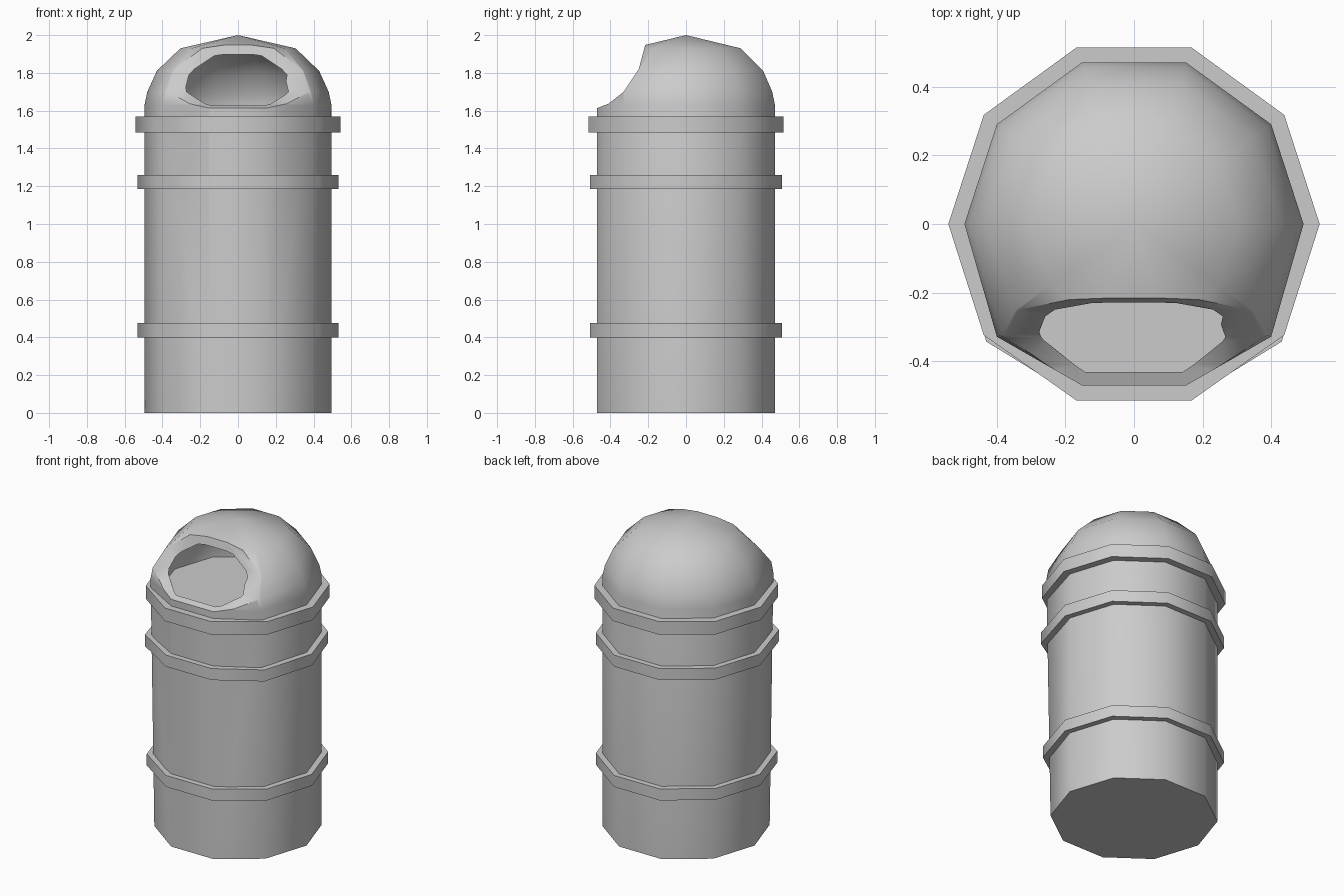
import bpy, bmesh, math
from mathutils import Vector

if "Cube" in bpy.data.objects:
    bpy.data.objects.remove(bpy.data.objects["Cube"], do_unlink=True)

SIDES = 10

metal = bpy.data.materials.new("grey metal")
metal.use_nodes = True
metal.diffuse_color = (0.6, 0.6, 0.6, 1)
metal.node_tree.nodes["Principled BSDF"].inputs["Base Color"].default_value = (0.6, 0.6, 0.6, 1)


def finish(name, bm):
    bmesh.ops.recalc_face_normals(bm, faces=bm.faces)
    mesh = bpy.data.meshes.new(name)
    bm.to_mesh(mesh)
    bm.free()
    mesh.materials.append(metal)
    obj = bpy.data.objects.new(name, mesh)
    bpy.context.collection.objects.link(obj)
    return obj


def smooth(obj):
    bpy.ops.object.select_all(action='DESELECT')
    obj.select_set(True)
    bpy.context.view_layer.objects.active = obj
    bpy.ops.object.shade_smooth_by_angle(angle=math.radians(42))


def decagon(bm, radius, z, bulge=0.0):
    """Ring of vertices; bulge pushes the two front side corners outward."""
    ring = []
    for i in range(SIDES):
        a = 2 * math.pi * i / SIDES
        p = Vector((radius * math.cos(a), radius * math.sin(a), z))
        if i in (6, 9):
            p.y -= bulge
        ring.append(bm.verts.new(p))
    return ring


def bridge(bm, a, b):
    for i in range(SIDES):
        j = (i + 1) % SIDES
        bm.faces.new((a[i], a[j], b[j], b[i]))


def domed(name, levels, apex):
    """Closed ten-sided solid from (radius, z, bulge) levels up to an apex."""
    bm = bmesh.new()
    rings = [decagon(bm, *lv) for lv in levels]
    bm.faces.new(rings[0])
    for a, b in zip(rings, rings[1:]):
        bridge(bm, a, b)
    tip = bm.verts.new((0, 0, apex))
    for i in range(SIDES):
        bm.faces.new((rings[-1][i], rings[-1][(i + 1) % SIDES], tip))
    return finish(name, bm)


def band(name, radius, z0, z1, bulge=0.0):
    bm = bmesh.new()
    outer = [decagon(bm, radius, z, bulge) for z in (z0, z1)]
    inner = [decagon(bm, 0.48, z, bulge) for z in (z0, z1)]
    bridge(bm, *outer)
    bridge(bm, *inner)
    bridge(bm, outer[0], inner[0])
    bridge(bm, outer[1], inner[1])
    smooth(finish(name, bm))


# Can body with domed lid
body = domed("bin_body", [(0.495, 0, 0), (0.495, 1.63, 0.038), (0.48, 1.70, 0.043),
                          (0.43, 1.81, 0), (0.305, 1.93, 0)], 2.0)

# Hollow inside the lid
cavity = domed("lid_cavity", [(0.455, 1.55, 0.03), (0.455, 1.63, 0.03), (0.437, 1.69, 0.03),
                              (0.39, 1.79, 0), (0.275, 1.89, 0)], 1.955)

# Curved scoop that opens the front of the lid
scoop = [(-0.205, 2.1), (-0.21, 1.97), (-0.25, 1.82), (-0.33, 1.70),
         (-0.41, 1.637), (-0.475, 1.612), (-0.7, 1.60), (-0.7, 2.1)]
bm = bmesh.new()
ends = [[bm.verts.new((x, y, z)) for y, z in scoop] for x in (-0.8, 0.8)]
for end in ends:
    bm.faces.new(end)
for i in range(len(scoop)):
    j = (i + 1) % len(scoop)
    bm.faces.new((ends[0][i], ends[0][j], ends[1][j], ends[1][i]))
opening = finish("opening_cutter", bm)

# Apply both cuts, then discard the cutters
for cutter in (cavity, opening):
    cutter.hide_render = True
    mod = body.modifiers.new("cut", 'BOOLEAN')
    mod.operation = 'DIFFERENCE'
    mod.solver = 'EXACT'
    mod.object = cutter
bpy.context.view_layer.update()
cut_mesh = bpy.data.meshes.new_from_object(
    body.evaluated_get(bpy.context.evaluated_depsgraph_get()))
body.modifiers.clear()
body.data = cut_mesh
cut_mesh.materials.clear()
cut_mesh.materials.append(metal)
for poly in cut_mesh.polygons:
    poly.material_index = 0
for cutter in (cavity, opening):
    bpy.data.objects.remove(cutter, do_unlink=True)
smooth(body)

# Raised hoops around the body
band("lower_hoop", 0.533, 0.40, 0.475, 0.012)
band("middle_hoop", 0.533, 1.185, 1.26, 0.03)
band("top_hoop", 0.542, 1.485, 1.57, 0.006)
